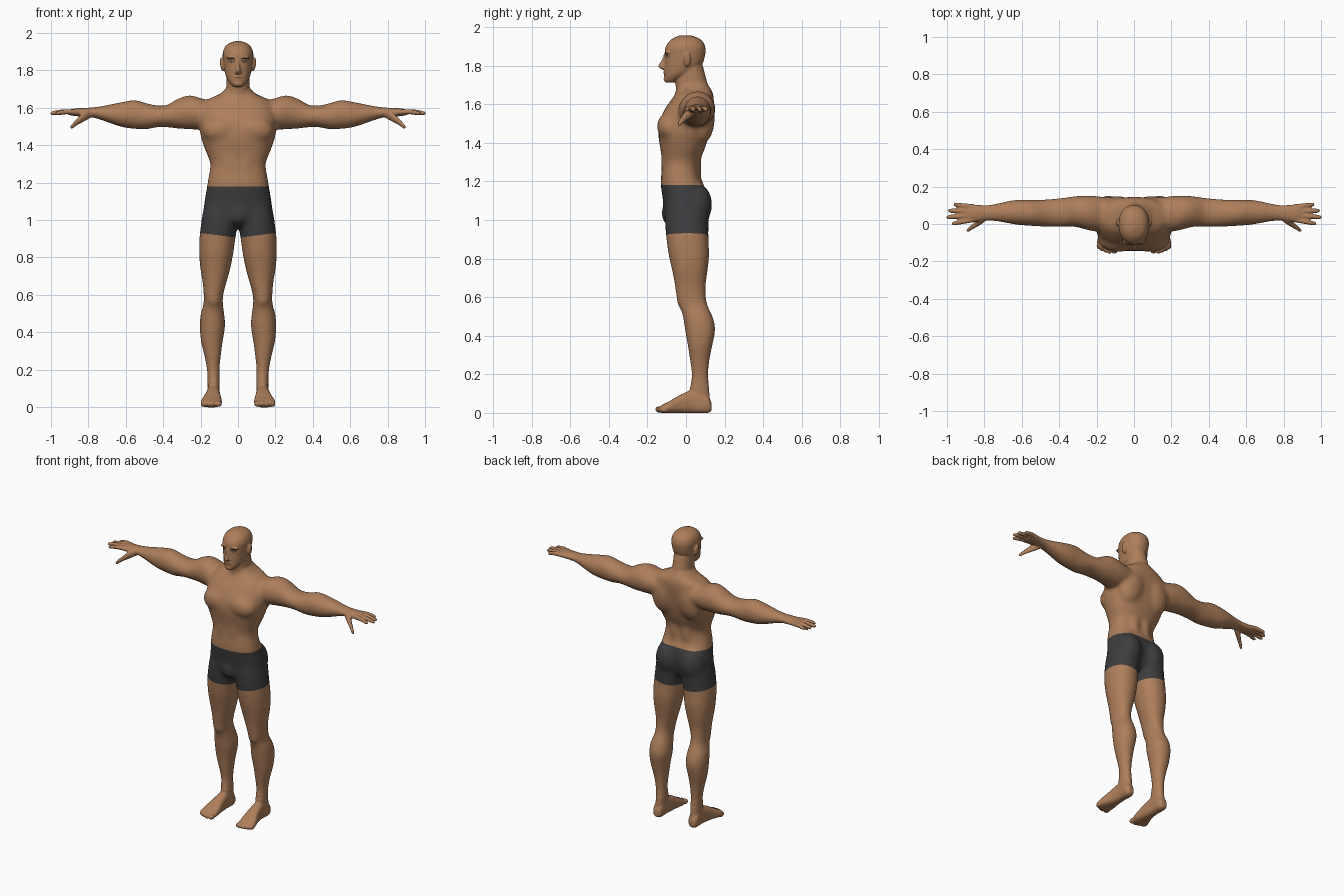
import bpy, bmesh, math
from mathutils import Vector, Matrix
from mathutils.bvhtree import BVHTree


def material(name, rgb):
    m = bpy.data.materials.new(name)
    m.diffuse_color = (*rgb, 1)
    return m


skin = material("skin", (0.42, 0.21, 0.103))
cloth = material("charcoal cloth", (0.047, 0.047, 0.05))
dark = material("dark hair", (0.025, 0.016, 0.012))
white = material("eye white", (0.5, 0.45, 0.4))

bm = bmesh.new()
AXES = {"z": (2, 0, 1), "x": (0, 1, 2), "y": (1, 0, 2)}


def spline(rows, steps=5):
    """Catmull-Rom through the rows of section values."""
    out = []
    for i in range(len(rows) - 1):
        p0, p1 = rows[max(i - 1, 0)], rows[i]
        p2, p3 = rows[i + 1], rows[min(i + 2, len(rows) - 1)]
        for k in range(steps):
            t = k / steps
            out.append([0.5 * (2 * b + (c - a) * t + (2 * a - 5 * b + 4 * c - d) * t * t
                               + (3 * b - a - 3 * c + d) * t ** 3)
                        for a, b, c, d in zip(p0, p1, p2, p3)])
    return out + [list(rows[-1])]


def loft(axis, rows, n=2.0, side=1, seg=32):
    """Skin superellipse sections (position, min a, max a, min b, max b)."""
    t_ax, a_ax, b_ax = AXES[axis]
    rings = []
    for t, a0, a1, b0, b1 in spline(rows):
        ring = []
        for k in range(seg):
            ang = 2 * math.pi * k / seg
            c, s = math.cos(ang), math.sin(ang)
            co = [0, 0, 0]
            co[t_ax] = t
            co[a_ax] = (a0 + a1) / 2 + (a1 - a0) / 2 * math.copysign(abs(c) ** (2 / n), c)
            co[b_ax] = (b0 + b1) / 2 + (b1 - b0) / 2 * math.copysign(abs(s) ** (2 / n), s)
            co[0] *= side
            ring.append(bm.verts.new(co))
        rings.append(ring)
    for r, q in zip(rings, rings[1:]):
        for k in range(seg):
            j = (k + 1) % seg
            bm.faces.new((r[k], r[j], q[j], q[k]))
    bm.faces.new(rings[0])
    bm.faces.new(rings[-1])


def blob(loc, size, side=1, tilt=0):
    """Ellipsoid muscle or feature, tilted about the y axis."""
    loc = Vector((loc[0] * side, loc[1], loc[2]))
    mat = (Matrix.Translation(loc) @ Matrix.Rotation(tilt * side, 4, "Y")
           @ Matrix.Diagonal((*size, 1)))
    bmesh.ops.create_uvsphere(bm, u_segments=24, v_segments=16, radius=1, matrix=mat)


def sym(rows):
    return [(z, -w, w, f, b) for z, w, f, b in rows]


# Torso, neck and head
loft("z", sym([(0.96, .07, -.07, .05), (1.0, .165, -.108, .09), (1.06, .183, -.114, .105),
               (1.12, .176, -.122, .108), (1.18, .166, -.131, .093), (1.23, .158, -.129, .073),
               (1.30, .148, -.125, .07), (1.37, .174, -.133, .098), (1.44, .198, -.144, .12),
               (1.50, .206, -.141, .132), (1.56, .202, -.118, .14), (1.605, .19, -.09, .145),
               (1.645, .163, -.06, .143), (1.673, .1, -.045, .133), (1.71, .058, -.04, .108)]), 2.4)
loft("z", sym([(1.60, .09, -.075, .133), (1.66, .07, -.055, .127),
               (1.72, .062, -.055, .108), (1.80, .061, -.05, .087)]))
loft("z", sym([(1.713, .026, -.10, -.06), (1.735, .045, -.11, -.02), (1.76, .061, -.111, .03),
               (1.79, .070, -.111, .07), (1.82, .075, -.11, .09), (1.86, .08, -.11, .1),
               (1.89, .082, -.108, .101), (1.92, .073, -.092, .09), (1.943, .052, -.065, .064),
               (1.957, .015, -.03, .025)]), 2.15)
# Nose, lips, chin and crotch
loft("z", sym([(1.86, .008, -.115, -.08), (1.83, .010, -.126, -.08), (1.80, .014, -.144, -.08),
               (1.787, .018, -.138, -.08), (1.779, .010, -.12, -.08)]), seg=16)
blob((0, -.106, 1.766), (.025, .011, .007))
blob((0, -.105, 1.753), (.022, .011, .007))
blob((0, -.098, 1.73), (.026, .018, .018))
blob((0, -.097, 1.035), (.05, .03, .06))

for s in (1, -1):
    # Brow and ear
    blob((.034, -.096, 1.869), (.03, .013, .008), s, .1)
    blob((.085, .006, 1.832), (.011, .019, .038), s, .12)
    # Chest, back and seat muscles
    blob((.088, -.085, 1.485), (.105, .066, .075), s, .1)
    blob((.04, -.1, 1.31), (.04, .029, .09), s)
    blob((.09, .08, 1.53), (.095, .07, .14), s, -.2)
    blob((.04, .045, 1.28), (.04, .037, .15), s)
    blob((.088, .045, 1.08), (.088, .092, .115), s)
    # Arm
    loft("x", [(.12, -.01, .14, 1.51, 1.625), (.20, -.04, .15, 1.485, 1.653),
               (.26, -.03, .153, 1.485, 1.668), (.32, -.015, .149, 1.488, 1.65),
               (.38, -.016, .141, 1.496, 1.616), (.43, -.017, .136, 1.496, 1.613),
               (.49, -.015, .131, 1.484, 1.626), (.55, -.011, .131, 1.486, 1.643),
               (.62, -.006, .131, 1.496, 1.632), (.69, .005, .121, 1.519, 1.618),
               (.77, .018, .102, 1.547, 1.603), (.82, .014, .101, 1.552, 1.60),
               (.87, .008, .106, 1.556, 1.597), (.905, .008, .106, 1.562, 1.59)], side=s)
    # Fingers and thumb
    for y0, y1, tip in ((.022, .003, .975), (.045, .037, 1.003), (.069, .071, .995), (.093, .103, .965)):
        loft("x", [(x, y - r, y + r, z - r, z + r) for x, y, z, r in
                   ((.86, y0, 1.577, .014), ((.86 + tip) / 2, (y0 + y1) / 2, 1.579, .0135),
                    (tip - .012, y1, 1.572, .011), (tip, y1, 1.571, .005))], side=s, seg=12)
    loft("x", [(x, y - r, y + r, z - r * 1.2, z + r * 1.2) for x, y, z, r in
               ((.78, .045, 1.573, .018), (.82, .018, 1.555, .022), (.86, -.012, 1.525, .015),
                (.885, -.03, 1.503, .012), (.896, -.036, 1.497, .006))], side=s, seg=16)
    # Leg
    loft("z", [(.02, .105, .16, .03, .125), (.06, .1, .163, .015, .125), (.12, .098, .162, .02, .12),
               (.2, .098, .167, .028, .117), (.28, .09, .182, .018, .124), (.35, .081, .199, .008, .138),
               (.435, .068, .205, -.007, .153), (.5, .073, .2, -.017, .139),
               (.55, .08, .185, -.032, .116), (.6, .079, .184, -.05, .104),
               (.67, .06, .19, -.06, .104), (.74, .041, .202, -.073, .113),
               (.82, .025, .208, -.091, .121), (.9, .014, .207, -.102, .117),
               (.97, .004, .199, -.108, .117), (1.05, .01, .186, -.105, .117),
               (1.12, .02, .16, -.09, .09), (1.16, .04, .13, -.05, .06)], 2.15, s)
    blob((.132, -.017, .585), (.04, .032, .05), s)
    # Foot and toes
    loft("y", [(.133, .115, .15, .012, .05), (.11, .1, .165, -.001, .09), (.04, .098, .166, -.001, .118),
               (-.03, .092, .178, -.001, .093), (-.09, .086, .197, -.001, .058),
               (-.125, .09, .198, -.001, .04), (-.135, .1, .185, .005, .03)], 2.6, s)
    for i, (x, y, r) in enumerate(((.105, -.137, .019), (.132, -.138, .013), (.153, -.132, .012),
                                   (.172, -.124, .012), (.189, -.114, .011))):
        blob((x, y, .018), (r, .022, .017), s)

bmesh.ops.recalc_face_normals(bm, faces=bm.faces[:])

# Fuse all the masses into one smooth skin
raw = bpy.data.meshes.new("body_masses")
bm.to_mesh(raw)
bm.free()
body = bpy.data.objects.new("body", raw)
bpy.context.collection.objects.link(body)
rm = body.modifiers.new("fuse", "REMESH")
rm.mode = "VOXEL"
rm.voxel_size = 0.0055
sm = body.modifiers.new("soften", "SMOOTH")
sm.factor = 0.5
sm.iterations = 3
fused = bpy.data.meshes.new_from_object(body.evaluated_get(bpy.context.evaluated_depsgraph_get()))
body.modifiers.clear()
body.data = fused
bpy.data.meshes.remove(raw)
fused.name = "body"
fused.materials.clear()
fused.materials.append(skin)
fused.materials.append(cloth)

bm = bmesh.new()
bm.from_mesh(fused)
# Blend the muscles of trunk, arms and legs, leaving head, hands and feet crisp
for margin in (0, 0.03):
    soft = [v for v in bm.verts if .14 + margin < v.co.z < 1.70 - margin and abs(v.co.x) < .76 - margin]
    for _ in range(22):
        bmesh.ops.smooth_vert(bm, verts=soft, factor=0.5, use_axis_x=True, use_axis_y=True, use_axis_z=True)

# Cut the waistband and hems, then colour the shorts
WAIST, HEM, SLOPE = 1.18, 0.905, 0.13


def cut(side, co, normal):
    faces = [f for f in bm.faces if f.calc_center_median().x * side >= 0
             and abs(f.calc_center_median().x) < 0.3]
    geom = set(faces)
    for f in faces:
        geom.update(f.verts)
        geom.update(f.edges)
    bmesh.ops.bisect_plane(bm, geom=list(geom), dist=1e-5, plane_co=co, plane_no=normal)


for s in (1, -1):
    cut(s, (0, 0, WAIST), (0, 0, 1))
    cut(s, (0, 0, HEM), Vector((-SLOPE * s, 0, 1)).normalized())
for f in bm.faces:
    c = f.calc_center_median()
    f.smooth = True
    f.material_index = int(abs(c.x) < 0.3 and HEM + SLOPE * abs(c.x) < c.z < WAIST)
tree = BVHTree.FromBMesh(bm)
bm.to_mesh(fused)
bm.free()


def face_patch(name, mat, x, z, w, h, lift, tilt=0.0, bend=0.0):
    """Thin elliptical plate laid on the front of the face."""
    pm = bmesh.new()

    def vert(u, v):
        px = x + u * w
        pz = z + v * h + tilt * u * w - bend * u * u
        hit = tree.ray_cast(Vector((px, -1, pz)), Vector((0, 1, 0)))[0]
        return pm.verts.new((px, (hit.y if hit else -.1) - lift, pz))

    mid = vert(0, 0)
    prev = None
    for r in (0.5, 1.0):
        ring = [vert(r * math.cos(k * math.pi / 10), r * math.sin(k * math.pi / 10)) for k in range(20)]
        for k in range(20):
            j = (k + 1) % 20
            pm.faces.new((prev[k], ring[k], ring[j], prev[j]) if prev else (mid, ring[k], ring[j]))
        prev = ring
    me = bpy.data.meshes.new(name)
    pm.to_mesh(me)
    pm.free()
    me.materials.append(mat)
    bpy.context.collection.objects.link(bpy.data.objects.new(name, me))


# Painted face details
for s, tag in ((1, "left"), (-1, "right")):
    face_patch("eyebrow_" + tag, dark, .037 * s, 1.866, .024, .0045, .002, .08 * s, .004)
    face_patch("eyelid_" + tag, dark, .034 * s, 1.848, .016, .006, .0015)
    face_patch("eye_" + tag, white, .034 * s, 1.847, .011, .003, .0025)
    face_patch("iris_" + tag, dark, .034 * s, 1.847, .0042, .0034, .0035)
face_patch("mouth_line", dark, 0, 1.76, .022, .0014, .002)
